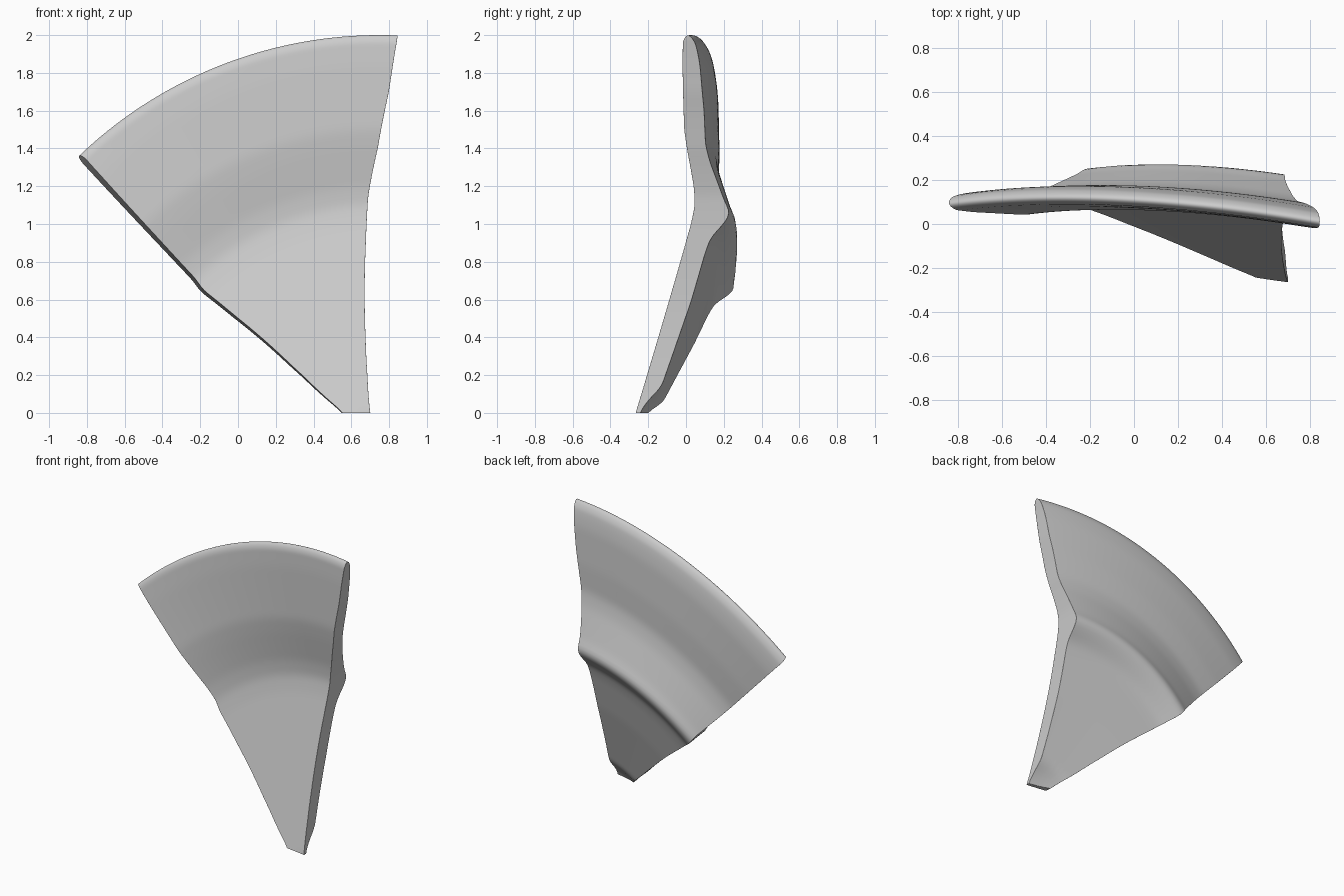
import bpy, bmesh
from math import sin, cos, radians, sqrt

cube = bpy.data.objects.get("Cube")
if cube:
    bpy.data.objects.remove(cube, do_unlink=True)

# Dish axis position, rim radius and height of the broken tip above the axis
AXIS_X, AXIS_Z, RIM, TIP = 0.75, -0.3, 2.3, 0.3
TILT_X, TILT_Z = -0.162, 0.303

# Radial section of the dish: (radius, depth)
FRONT = [(0.3, -0.27), (1.3, 0.02), (1.4, 0.042), (1.5, 0.038),
         (1.7, 0.008), (1.8, -0.004), (2.15, -0.002), (2.3, 0.005)]
BACK = [(0.3, -0.25), (0.37, -0.205), (0.44, -0.135), (0.9, 0.022),
        (1.15, 0.095), (1.23, 0.125), (1.31, 0.2), (1.36, 0.23), (1.42, 0.2),
        (1.52, 0.165), (1.63, 0.127), (1.72, 0.107), (1.9, 0.105),
        (2.15, 0.09), (2.24, 0.075), (2.3, 0.055)]
# Broken edges: (nominal radius, degrees from vertical)
LEFT = [(0.3, 33.7), (0.39, 37.2), (0.47, 38.9), (0.64, 40.9), (1.04, 43.9),
        (1.27, 45.2), (1.35, 44.7), (1.62, 44.5), (2.3, 44.1)]
RIGHT = [(0.3, 9.5), (0.5, 7.4), (0.7, 6.1), (1.2, 3.5), (1.45, 2.4),
         (1.7, 0.34), (2.0, -1.4), (2.3, -2.4)]


def lerp_table(table, r):
    if r <= table[0][0]:
        return table[0][1]
    for (r0, v0), (r1, v1) in zip(table, table[1:]):
        if r <= r1:
            return v0 + (v1 - v0) * (r - r0) / (r1 - r0)
    return table[-1][1]


def curve(table, r, blur=0.03):
    """Table lookup softened by averaging nearby radii."""
    return sum(lerp_table(table, r + blur * k / 3) for k in range(-3, 4)) / 7


def surface_point(u, t, back):
    nominal = TIP + (RIM - TIP) * u
    # rounded lip: front and back close up to one line at the rim
    d = min(1, (RIM - nominal) / 0.05)
    lip = sqrt(max(0, 1 - (1 - d) ** 2))
    side = lip if back else -lip
    # the fracture on the left slants outward towards the back
    left = curve(LEFT, nominal) + 0.35 * (side - 1)
    right = curve(RIGHT, nominal)
    a = radians(left + (right - left) * t)
    start = TIP / cos(a)
    r = start + (RIM - start) * u
    f, b = curve(FRONT, r), curve(BACK, r)
    depth = (f + b) / 2 + side * (b - f) / 2
    x, z = AXIS_X - r * sin(a), AXIS_Z + r * cos(a)
    y = depth + TILT_X * (x - 0.72) + TILT_Z * (z - (r + AXIS_Z))
    return x, y, z


# Rows run from tip to lip, with finer rows at the lip
rows = [0.97 * i / 90 for i in range(91)]
rows += [1 - 0.03 * (1 - k / 10) ** 2 for k in range(1, 11)]
COLS = 48

bm = bmesh.new()
grids = []
for back in (False, True):
    grid = [[bm.verts.new(surface_point(u, j / COLS, back))
             for j in range(COLS + 1)] for u in rows]
    grids.append(grid)
    for lo, hi in zip(grid, grid[1:]):
        for j in range(COLS):
            bm.faces.new((lo[j], lo[j + 1], hi[j + 1], hi[j]))

# Fracture walls joining front and back along both sides and the tip
front, rear = grids
edges = [([g[0] for g in front], [g[0] for g in rear]),
         ([g[-1] for g in front], [g[-1] for g in rear]),
         (front[0], rear[0])]
for fa, ba in edges:
    for i in range(len(fa) - 1):
        bm.faces.new((fa[i], fa[i + 1], ba[i + 1], ba[i]))
bmesh.ops.remove_doubles(bm, verts=bm.verts, dist=0.0005)
bmesh.ops.recalc_face_normals(bm, faces=bm.faces)

mesh = bpy.data.meshes.new("dish_shard")
bm.to_mesh(mesh)
bm.free()
shard = bpy.data.objects.new("dish_shard", mesh)
bpy.context.collection.objects.link(shard)

# Plain grey ceramic
clay = bpy.data.materials.new("grey_ceramic")
clay.use_nodes = True
colour = (0.6, 0.6, 0.6, 1)
clay.diffuse_color = colour
clay.node_tree.nodes["Principled BSDF"].inputs["Base Color"].default_value = colour
mesh.materials.append(clay)

# Soften the fracture edges slightly
bevel = shard.modifiers.new("worn_edges", "BEVEL")
bevel.width = 0.008
bevel.segments = 2
bevel.limit_method = "ANGLE"
bevel.angle_limit = radians(50)

bpy.ops.object.select_all(action="DESELECT")
shard.select_set(True)
bpy.context.view_layer.objects.active = shard
bpy.ops.object.shade_smooth_by_angle(angle=radians(40))
